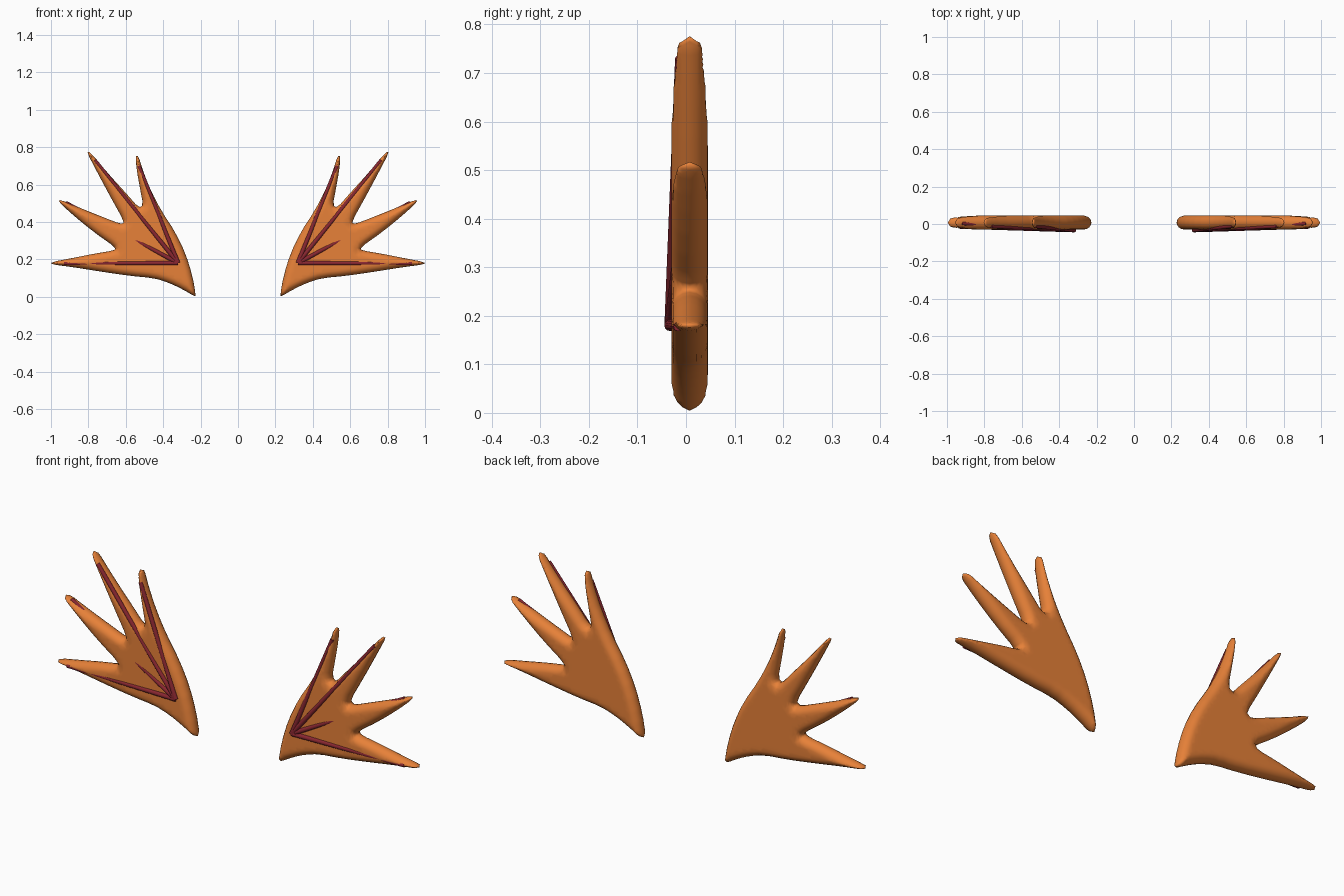
import bpy, bmesh, math
from mathutils import Vector, geometry

if "Cube" in bpy.data.objects:
    bpy.data.objects.remove(bpy.data.objects["Cube"])

R, YC = 0.0375, 0.0075            # half thickness and middle plane of the fins


def material(name, col):
    m = bpy.data.materials.new(name)
    m.diffuse_color = (*col, 1)
    m.use_nodes = True
    m.node_tree.nodes["Principled BSDF"].inputs["Base Color"].default_value = m.diffuse_color
    return m


orange = material("orange", (0.80, 0.22, 0.04))
red = material("dark_red", (0.25, 0.02, 0.03))

# Fin outline in x, z: inner edge, four spikes with notches, lower edge
outline = [(.225, .006), (.243, .11), (.28, .23), (.335, .345), (.41, .46), (.465, .565),
           (.505, .665), (.532, .752), (.548, .752), (.542, .68), (.524, .58), (.507, .49), (.53, .475),
           (.60, .555), (.70, .665), (.792, .777), (.808, .772), (.755, .67), (.68, .53),
           (.607, .40), (.625, .388), (.72, .425), (.84, .473), (.950, .520), (.960, .508),
           (.88, .435), (.77, .345), (.652, .262), (.665, .247), (.76, .232), (.88, .208),
           (.996, .186), (.996, .173), (.88, .158), (.73, .134), (.58, .112), (.45, .10),
           (.37, .075), (.30, .042), (.235, .004)]
spikes = [((.54, .752), (.47, .46)), ((.80, .774), (.555, .43)),
          ((.955, .514), (.63, .32)), ((.996, .18), (.65, .185))]


def round_corners(pts):
    out = []
    for a, b in zip(pts, pts[1:] + pts[:1]):
        out += [a.lerp(b, .25), a.lerp(b, .75)]
    return out


def resample(pts, step):
    out = []
    for a, b in zip(pts, pts[1:] + pts[:1]):
        n = max(1, math.ceil((b - a).length / step))
        out += [a.lerp(b, i / n) for i in range(n)]
    return out


def inside(p, poly):
    hit = False
    for a, b in zip(poly, poly[1:] + poly[:1]):
        if (a.y > p.y) != (b.y > p.y) and p.x < a.x + (p.y - a.y) / (b.y - a.y) * (b.x - a.x):
            hit = not hit
    return hit


def edge_distance(p, poly):
    best = 9
    for a, b in zip(poly, poly[1:] + poly[:1]):
        ab = b - a
        t = max(0, min(1, (p - a).dot(ab) / ab.length_squared))
        best = min(best, (a + ab * t - p).length)
    return best


# Sample points: rim, rings following the rim, spike centre lines, flat middle
shape = round_corners([Vector(p) for p in outline])
rim = resample(shape, .014)
n = len(rim)
extra = []
for d in (.003, .010, .020, .031):
    for i, p in enumerate(rim):
        t = (rim[(i + 1) % n] - rim[i - 1]).normalized()
        q = p + Vector((t.y, -t.x)) * d
        if inside(q, shape) and edge_distance(q, shape) > d * .97:
            extra.append(q)
for a, b in spikes:
    extra += [Vector(a).lerp(Vector(b), k / 30) for k in range(1, 26)]
for i in range(48):
    for j in range(48):
        q = Vector((.22 + i * .017, j * .017))
        if inside(q, shape) and edge_distance(q, shape) > .037:
            extra.append(q)
extra = [q for q in extra if inside(q, shape)]

verts, _, faces, *_ = geometry.delaunay_2d_cdt(rim + extra, [], [list(range(n))], 1, 1e-5)

# Inflate the flat sheet to both sides with a rounded rim
bm = bmesh.new()
front, back = [], []
for v in verts:
    d = edge_distance(v, shape)
    e = min(d, R)
    h = math.sqrt(max(0, R * R - (R - e) ** 2))
    f = bm.verts.new((v.x, YC - h, v.y))
    front.append(f)
    back.append(f if d < 1e-4 else bm.verts.new((v.x, YC + h, v.y)))
for f in faces:
    bm.faces.new([front[i] for i in f])
    if any(front[i] is not back[i] for i in f):
        bm.faces.new([back[i] for i in reversed(f)])
bmesh.ops.recalc_face_normals(bm, faces=bm.faces)


def finish(name, bm, mat):
    me = bpy.data.meshes.new(name)
    bm.to_mesh(me)
    bm.free()
    me.materials.append(mat)
    for p in me.polygons:
        p.use_smooth = len(p.vertices) < 5
    ob = bpy.data.objects.new(name, me)
    bpy.context.collection.objects.link(ob)
    ob.modifiers.new("mirror", "MIRROR").use_mirror_merge = False
    return ob


finish("fins", bm, orange)

# Ribs fanning out over the front face
base = Vector((.32, -.033, .18))
ends = [(.53, -.012, .70), (.765, -.013, .73), (.92, .003, .503), (.93, -.016, .178)]
for k, end in enumerate(ends):
    axis = Vector(end) - base
    bm = bmesh.new()
    bmesh.ops.create_cone(bm, cap_ends=True, segments=12, radius1=.0115, radius2=.0095,
                          depth=axis.length)
    rot = axis.to_track_quat('Z', 'Y').to_matrix()
    bmesh.ops.rotate(bm, matrix=rot, verts=bm.verts)
    bmesh.ops.translate(bm, vec=base + axis / 2, verts=bm.verts)
    finish(f"rib_{k + 1}", bm, red)
